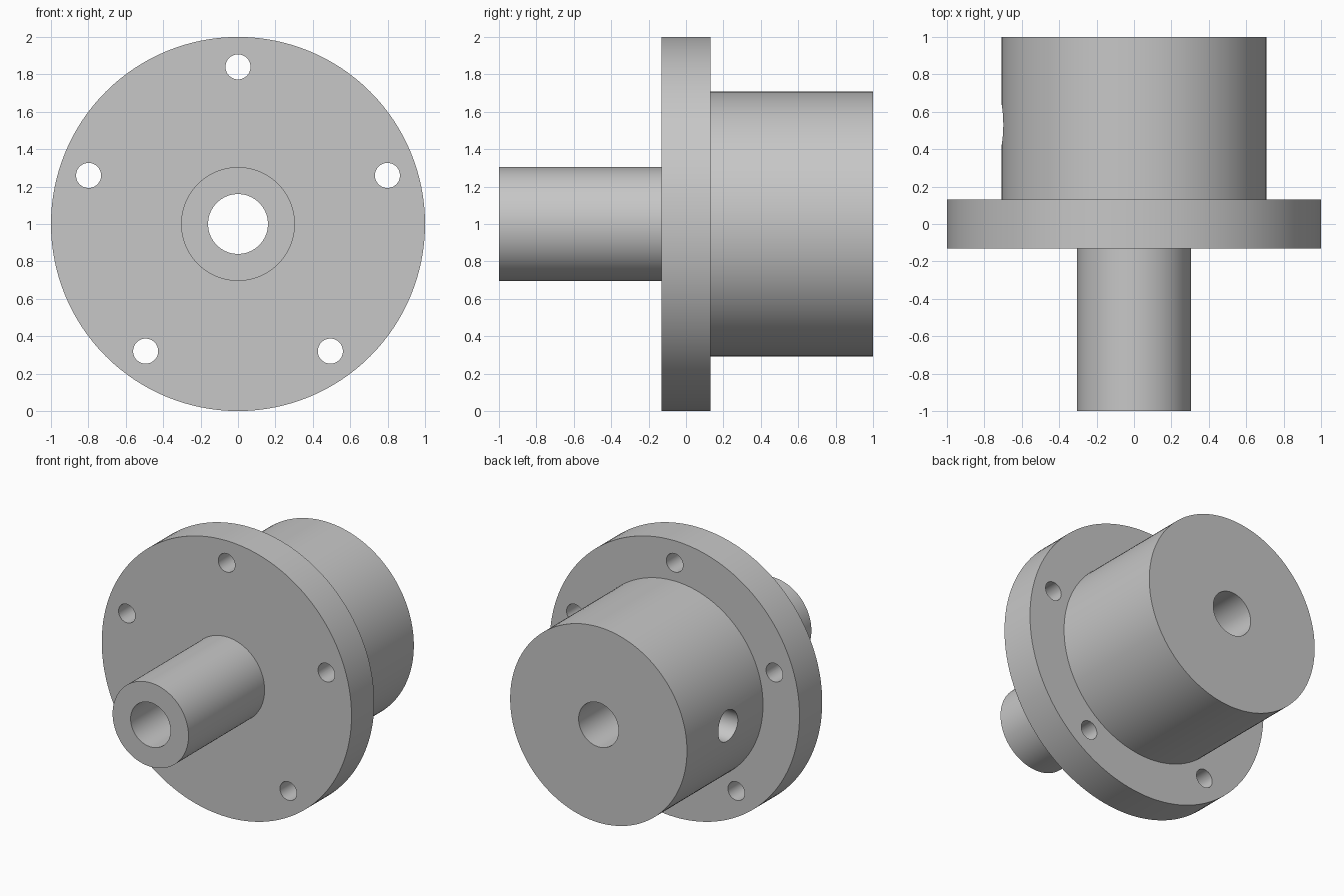
import bpy, bmesh, math
from mathutils import Matrix, Vector

if "Cube" in bpy.data.objects:
    bpy.data.objects.remove(bpy.data.objects["Cube"])

CENTRE = Vector((0, 0, 1))
SEGMENTS = 128

grey = bpy.data.materials.new("plain_grey")
grey.diffuse_color = (0.57, 0.57, 0.57, 1)
grey.use_nodes = True
grey.node_tree.nodes["Principled BSDF"].inputs["Base Color"].default_value = grey.diffuse_color


def new_object(name, bm):
    bmesh.ops.recalc_face_normals(bm, faces=bm.faces)
    mesh = bpy.data.meshes.new(name)
    bm.to_mesh(mesh)
    bm.free()
    mesh.materials.append(grey)
    obj = bpy.data.objects.new(name, mesh)
    bpy.context.collection.objects.link(obj)
    return obj


def lathe(name, profile):
    """Revolve a closed (radius, y) profile around the y axis."""
    bm = bmesh.new()
    verts = [bm.verts.new((r, y, 1)) for r, y in profile]
    edges = [bm.edges.new((verts[i], verts[(i + 1) % len(verts)]))
             for i in range(len(verts))]
    bmesh.ops.spin(bm, geom=verts + edges, cent=CENTRE, axis=(0, 1, 0),
                   angle=math.tau, steps=SEGMENTS, use_duplicate=False)
    bmesh.ops.remove_doubles(bm, verts=bm.verts, dist=1e-4)
    return new_object(name, bm)


def drill(target, position, radius, depth, axis):
    """Cut a round hole centred on position along axis."""
    bm = bmesh.new()
    turn = Vector((0, 0, 1)).rotation_difference(Vector(axis)).to_matrix().to_4x4()
    bmesh.ops.create_cone(bm, cap_ends=True, segments=48, radius1=radius,
                          radius2=radius, depth=depth,
                          matrix=Matrix.Translation(position) @ turn)
    cutter = new_object("drill", bm)
    cutter.hide_render = True
    mod = target.modifiers.new("hole", 'BOOLEAN')
    mod.operation = 'DIFFERENCE'
    mod.solver = 'EXACT'
    mod.object = cutter
    bpy.context.view_layer.objects.active = target
    bpy.ops.object.modifier_apply(modifier=mod.name)
    bpy.data.objects.remove(cutter)


# Shaft, flange and hub turned in one piece around the through bore
body = lathe("flanged_hub", [
    (0.16, -1.0), (0.304, -1.0),
    (0.304, -0.13), (1.0, -0.13),
    (1.0, 0.13), (0.708, 0.13),
    (0.708, 1.0), (0.16, 1.0),
])

# Five bolt holes through the flange
for i in range(5):
    a = math.radians(90 + 72 * i)
    spot = CENTRE + 0.84 * Vector((math.cos(a), 0, math.sin(a)))
    drill(body, spot, 0.067, 0.5, (0, 1, 0))

# Set screw hole from the left side of the hub into the bore
drill(body, Vector((-0.5, 0.53, 1)), 0.112, 1.0, (1, 0, 0))

bpy.ops.object.select_all(action='DESELECT')
body.select_set(True)
bpy.context.view_layer.objects.active = body
bpy.ops.object.shade_smooth_by_angle(angle=math.radians(30))
